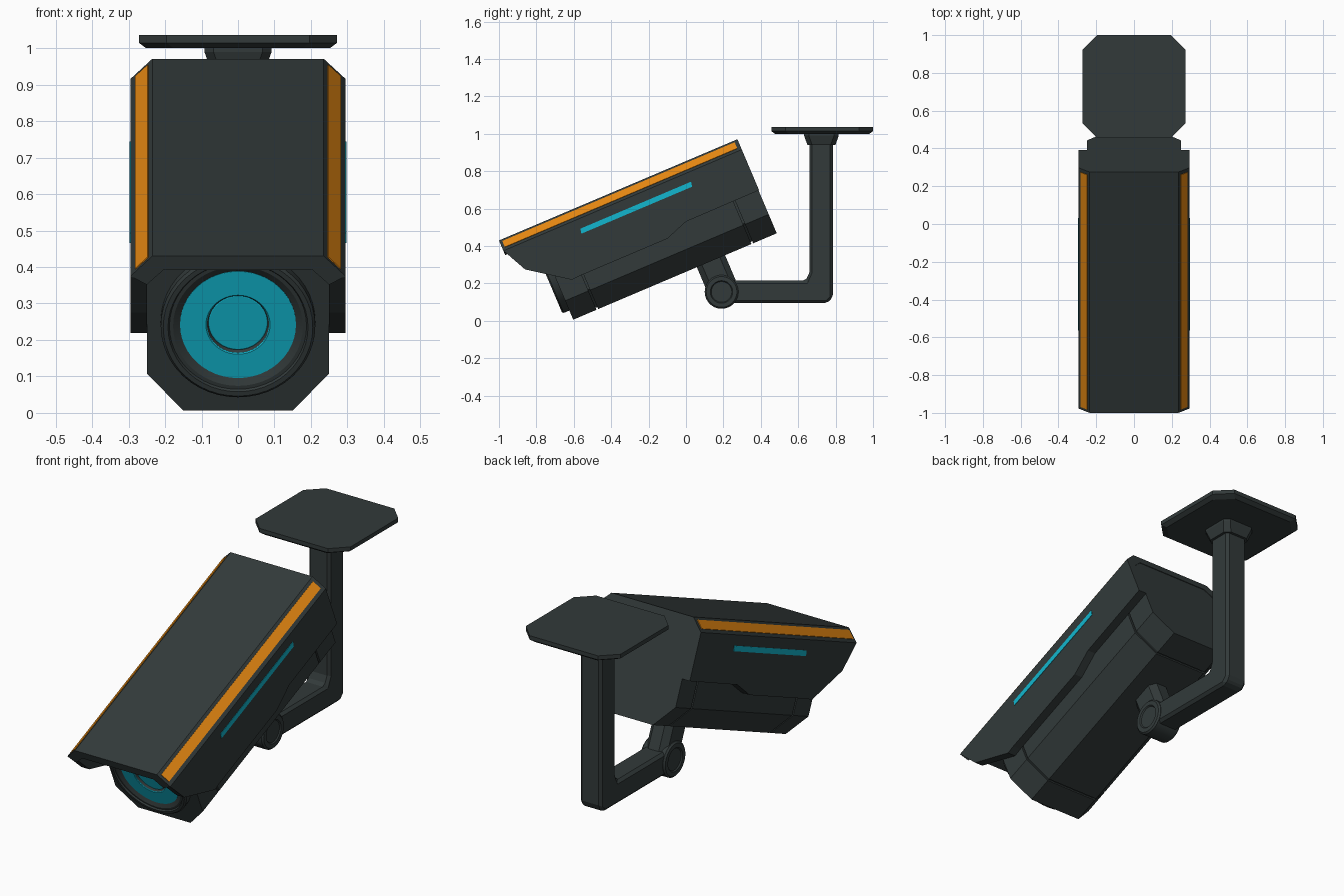
import bpy, bmesh, math
from mathutils import Matrix

old = bpy.data.objects.get("Cube")
if old:
    bpy.data.objects.remove(old, do_unlink=True)

# Tilted frame of the camera: local y runs back along the roof, local -z is depth below it
TILT = Matrix.Translation((0, -1, 0.43)) @ Matrix.Rotation(math.radians(23), 4, 'X')
LEVEL = Matrix.Identity(4)


def material(name, rgb):
    m = bpy.data.materials.new(name)
    m.use_nodes = True
    m.diffuse_color = (*rgb, 1)
    m.node_tree.nodes["Principled BSDF"].inputs["Base Color"].default_value = (*rgb, 1)
    return m


CHARCOAL = material("charcoal", (0.032, 0.042, 0.042))
ORANGE = material("orange", (0.8, 0.25, 0.006))
CYAN = material("cyan", (0.006, 0.47, 0.62))


def loft(name, rings, mat=CHARCOAL, frame=LEVEL, bevel=0, smooth=False, closed=False):
    """Skin a list of equal rings of points; cap the ends unless the loft closes on itself."""
    bm = bmesh.new()
    loops = [[bm.verts.new(p) for p in ring] for ring in rings]
    pairs = list(zip(loops, loops[1:]))
    if closed:
        pairs.append((loops[-1], loops[0]))
    else:
        bm.faces.new(loops[0])
        bm.faces.new(loops[-1])
    for a, b in pairs:
        for i in range(len(a)):
            j = (i + 1) % len(a)
            bm.faces.new((a[i], a[j], b[j], b[i]))
    bmesh.ops.recalc_face_normals(bm, faces=bm.faces)
    mesh = bpy.data.meshes.new(name)
    bm.to_mesh(mesh)
    bm.free()
    mesh.materials.append(mat)
    ob = bpy.data.objects.new(name, mesh)
    ob.matrix_world = frame
    bpy.context.collection.objects.link(ob)
    if bevel:
        mod = ob.modifiers.new("bevel", 'BEVEL')
        mod.width, mod.segments, mod.limit_method = bevel, 1, 'ANGLE'
    if smooth:
        bpy.ops.object.select_all(action='DESELECT')
        ob.select_set(True)
        bpy.context.view_layer.objects.active = ob
        bpy.ops.object.shade_smooth_by_angle(angle=math.radians(25))
    return ob


def along(axis, pts, d):
    return [{'x': (d, a, b), 'y': (a, d, b), 'z': (a, b, d)}[axis] for a, b in pts]


def prism(name, axis, pts, start, end, **kw):
    return loft(name, [along(axis, pts, start), along(axis, pts, end)], **kw)


def mirrored(half):
    """Complete a right-hand half profile to the left."""
    return half + [(-x, z) for x, z in reversed(half)]


def octagon(w, d, c, cy=0):
    return [(x, y + cy) for x, y in mirrored([(w - c, -d), (w, c - d), (w, d - c), (w - c, d)])]


def circle(r, cy=0, cz=0, n=48):
    return [(cy + r * math.cos(math.tau * i / n), cz + r * math.sin(math.tau * i / n)) for i in range(n)]


# Hood: chamfered roof and two shaped side walls
prism("hood_roof", 'y', mirrored([(0.235, 0), (0.295, -0.06), (0.25, -0.085), (0.205, -0.042)]),
      0, 1.385, frame=TILT)
wall = [(0, -0.06), (0.008, -0.075), (0.068, -0.197), (0.277, -0.346), (0.322, -0.343),
        (0.832, -0.343), (0.96, -0.298), (1.385, -0.296), (1.385, -0.06)]
for side, s in (("left", 1), ("right", -1)):
    prism(side + "_hood_wall", 'x', wall, s * 0.25, s * 0.295, frame=TILT)
    # Orange inlay on the roof chamfer
    inlay = [(0.246, -0.011), (0.281, -0.046), (0.283, -0.044), (0.248, -0.009)]
    prism(side + "_roof_stripe", 'y', [(s * x, z) for x, z in inlay], 0.015, 1.365,
          mat=ORANGE, frame=TILT)
    # Cyan light strip on the wall
    strip = [(0.42, -0.139), (0.425, -0.112), (1.068, -0.112), (1.063, -0.139)]
    prism(side + "_light_strip", 'x', strip, s * 0.293, s * 0.297, mat=CYAN, frame=TILT)


# Body: three shells over a slightly slimmer core, leaving two grooves
def body_section(inset):
    w = 0.25 - inset
    return mirrored([(0.2, -0.035), (w, -0.085), (w, -0.435 + inset / 2), (0.15 - inset / 2, -0.545 + inset)])


for name, start, end in (("body_front", 0.2, 0.335), ("body_middle", 0.345, 1.235), ("body_rear", 1.245, 1.382)):
    prism(name, 'y', body_section(0), start, end, frame=TILT)
prism("body_core", 'y', body_section(0.012), 0.22, 1.36, frame=TILT)

# Lens bezel, cyan reflector ring and recessed lens
LENS_Z = -0.28


def lathe(name, profile, **kw):
    loft(name, [along('y', circle(r, 0, LENS_Z), y) for r, y in profile], frame=TILT, smooth=True, **kw)


lathe("lens_bezel", [(0.212, 0.21), (0.212, 0.168), (0.205, 0.16), (0.192, 0.16), (0.188, 0.168),
                     (0.178, 0.168), (0.158, 0.18), (0.158, 0.21)], closed=True)
lathe("lens_reflector", [(0.159, 0.199), (0.159, 0.178), (0.088, 0.178), (0.085, 0.181), (0.085, 0.199)],
      mat=CYAN, closed=True)
lathe("lens_tube", [(0.0852, 0.199), (0.0852, 0.182), (0.081, 0.19), (0.081, 0.199)], closed=True)
lathe("lens_glass", [(0.082, 0.199), (0.082, 0.194), (0.078, 0.192)], mat=CYAN)

# Pivot strut below the body
prism("pivot_strut", 'z', octagon(0.06, 0.082, 0.03, 1.0), -0.72, -0.53, frame=TILT)

# Pivot drum with recessed caps
drum = [(0.055, -0.066), (0.06, -0.072), (0.082, -0.072), (0.09, -0.064)]
drum += [(r, -x) for r, x in reversed(drum)]
loft("pivot_drum", [along('x', circle(r, 0.19, 0.155), x) for r, x in drum], smooth=True)

# L-shaped arm and post
arm = [(0.19, 0.095), (0.755, 0.095), (0.785, 0.125), (0.785, 1.005), (0.66, 1.005),
       (0.66, 0.26), (0.64, 0.215), (0.19, 0.215)]
prism("mount_arm", 'x', arm, -0.062, 0.062, bevel=0.014)

# Tapered collar and ceiling plate
loft("mount_collar", [along('z', octagon(w, w, 0.025, 0.724), z)
                      for w, z in ((0.075, 0.94), (0.092, 0.99), (0.092, 1.005))])
loft("ceiling_plate", [along('z', octagon(w, w, 0.076, 0.728), z)
                       for w, z in ((0.252, 1.0), (0.272, 1.015), (0.272, 1.036))])
